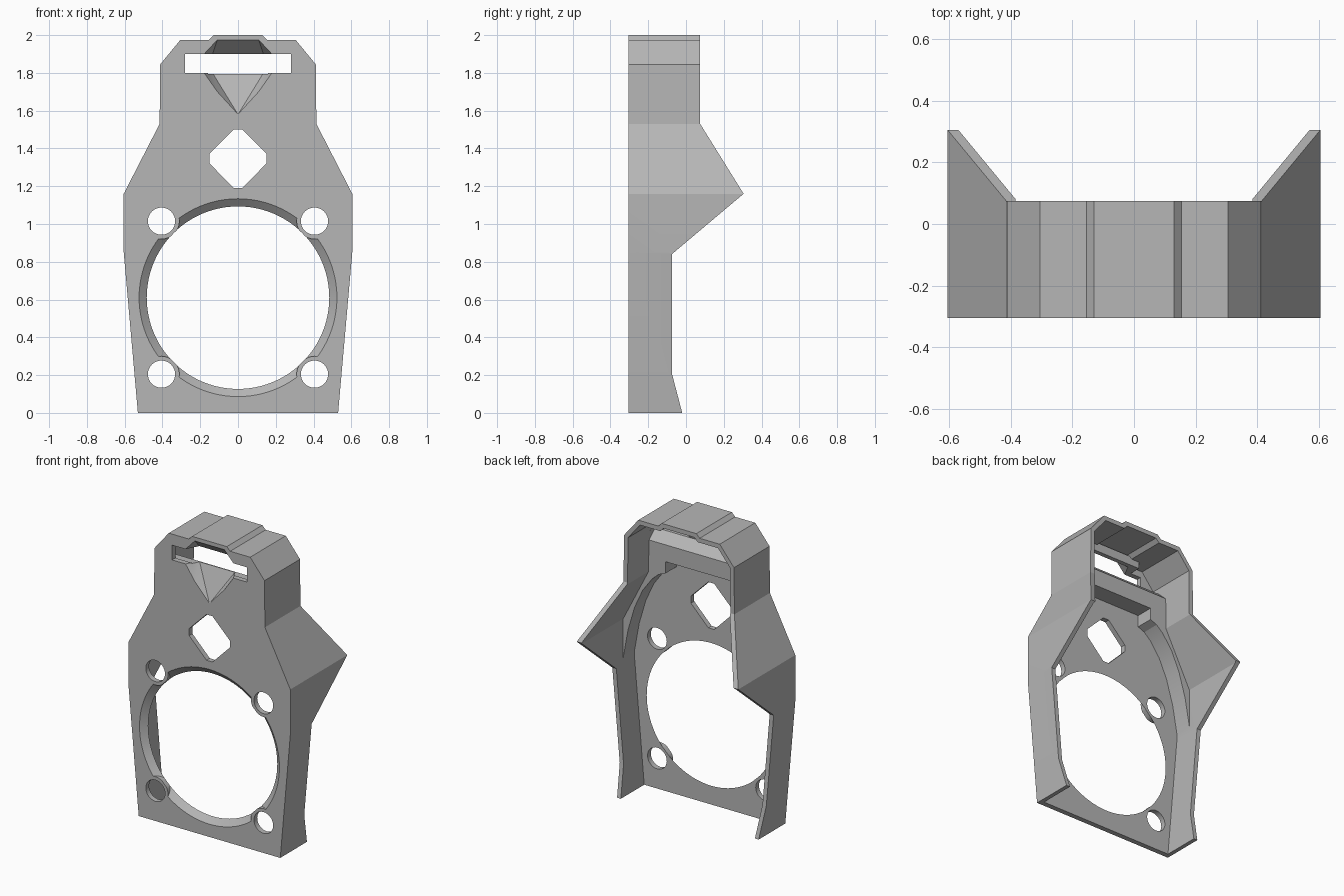
import bpy, bmesh, math
from mathutils import Vector

cube = bpy.data.objects.get("Cube")
if cube:
    bpy.data.objects.remove(cube, do_unlink=True)

grey = bpy.data.materials.new("matte grey")
grey.use_nodes = True
grey.diffuse_color = (0.47, 0.47, 0.47, 1)
grey.node_tree.nodes["Principled BSDF"].inputs["Base Color"].default_value = grey.diffuse_color

FRONT, PLATE_BACK, RIB_BACK = -0.305, -0.27, -0.15


def finish(bm, name):
    bmesh.ops.recalc_face_normals(bm, faces=bm.faces)
    mesh = bpy.data.meshes.new(name)
    bm.to_mesh(mesh)
    bm.free()
    mesh.materials.append(grey)
    ob = bpy.data.objects.new(name, mesh)
    bpy.context.collection.objects.link(ob)
    return ob


def prism(name, points, a, b, axis="y"):
    """Extrude (x, z) points along y, or (y, z) points along x."""
    bm = bmesh.new()
    place = (lambda p: (p[0], a, p[1])) if axis == "y" else (lambda p: (a, p[0], p[1]))
    face = bm.faces.new([bm.verts.new(place(p)) for p in points])
    new = bmesh.ops.extrude_face_region(bm, geom=[face])["geom"]
    move = Vector((0, b - a, 0)) if axis == "y" else Vector((b - a, 0, 0))
    bmesh.ops.translate(bm, vec=move, verts=[v for v in new if isinstance(v, bmesh.types.BMVert)])
    return finish(bm, name)


def mirrored(half):
    """Close a right-hand half outline across x = 0."""
    return half + [(-x, z) for x, z in reversed(half)]


def box(name, x, y0, y1, z0, z1):
    return prism(name, mirrored([(x, z0), (x, z1)]), y0, y1)


def cone(name, x, z, y0, y1, r0, r1, sides):
    """Round cutter or boss running from y0 to y1."""
    bm = bmesh.new()
    rings = []
    for y, r in ((y0, r0), (y1, r1)):
        angles = [2 * math.pi * i / sides for i in range(sides)]
        rings.append([bm.verts.new((x + r * math.cos(t), y, z + r * math.sin(t))) for t in angles])
    for i in range(sides):
        j = (i + 1) % sides
        bm.faces.new((rings[0][i], rings[0][j], rings[1][j], rings[1][i]))
    for ring in rings:
        bm.faces.new(ring)
    return finish(bm, name)


def hull(name, points):
    bm = bmesh.new()
    verts = [bm.verts.new(p) for p in points]
    bmesh.ops.convex_hull(bm, input=verts)
    return finish(bm, name)


def combine(target, tool, operation):
    mod = target.modifiers.new("combine", "BOOLEAN")
    mod.operation, mod.solver, mod.object = operation, "EXACT", tool
    bpy.context.view_layer.objects.active = target
    bpy.ops.object.modifier_apply(modifier=mod.name)
    bpy.data.objects.remove(tool, do_unlink=True)


# Shell: outer outline hollowed from behind, open at the bottom
outer = [(0.53, 0), (0.605, 0.85), (0.605, 1.16), (0.415, 1.53),
         (0.412, 1.845), (0.305, 1.975), (0.155, 1.975), (0.13, 2.0)]
inner = [(0.494, -0.1), (0.502, 0), (0.575, 0.85), (0.575, 1.15), (0.385, 1.52),
         (0.382, 1.835), (0.292, 1.945), (0.14, 1.945), (0.115, 1.97)]
frame = prism("frame", mirrored(outer), FRONT, 0.305)
combine(frame, prism("cavity", mirrored(inner), PLATE_BACK, 0.5), "DIFFERENCE")

# Side profile trims the walls and leaves the pointed wings
side = [(-0.305, -0.1), (0.005, -0.1), (-0.02, 0), (-0.075, 0.21), (-0.075, 0.84),
        (0.305, 1.16), (0.075, 1.53), (0.075, 2.1), (-0.305, 2.1)]
side = [(y - 0.1 if y == FRONT else y, z) for y, z in side]
combine(frame, prism("side_trim", side, -1, 1, "x"), "INTERSECT")

# Thick shoulder rib with a stepped, curved lower edge
rib = [(0.26, 1.62), (0.26, 1.54), (0.31, 1.52), (0.36, 1.475), (0.43, 1.38),
       (0.49, 1.25), (0.54, 1.08), (0.576, 0.88), (0.59, 0.88), (0.59, 1.155),
       (0.4, 1.525), (0.4, 1.795)]
combine(frame, prism("rib", mirrored(rib), -0.29, RIB_BACK), "UNION")
chamfer = [(-0.215, 1.81), (-0.215, 1.795), (-0.14, 1.725), (-0.14, 1.81)]
combine(frame, prism("rib_chamfer", chamfer, -0.381, 0.381, "x"), "DIFFERENCE")

# Lintel above the slot, then slot and flared mouth
combine(frame, box("lintel", 0.2, -0.29, -0.19, 1.9, 1.96), "UNION")
combine(frame, box("slot", 0.28, -0.5, -0.1, 1.8, 1.9), "DIFFERENCE")
mouth = [(s * x, FRONT - 0.001, z) for s in (-1, 1)
         for x, z in ((0.11, 1.7), (0.18, 1.8), (0.18, 1.9), (0.11, 1.975))]
mouth += [(s * 0.135, -0.22, z) for s in (-1, 1) for z in (1.8, 1.9)]
mouth += [(0, FRONT - 0.001, 1.58)]
combine(frame, hull("mouth", mouth), "DIFFERENCE")

# Diamond opening
diamond = [(0.022, 1.19), (0.152, 1.322), (0.152, 1.37), (0.022, 1.5)]
combine(frame, prism("diamond", mirrored(diamond), -0.5, 0), "DIFFERENCE")

# Large round opening with a flared rim, screw bosses and screw holes
CZ, SPREAD = 0.61, 0.405
corners = [(sx * SPREAD, CZ + sz * SPREAD) for sx in (-1, 1) for sz in (-1, 1)]
combine(frame, cone("flare", 0, CZ, FRONT - 0.001, PLATE_BACK + 0.001, 0.525, 0.482, 96), "DIFFERENCE")
for x, z in corners:
    combine(frame, cone("boss", x, z, FRONT, PLATE_BACK, 0.095, 0.095, 32), "UNION")
combine(frame, cone("bore", 0, CZ, -0.5, -0.2, 0.482, 0.482, 96), "DIFFERENCE")
for x, z in corners:
    combine(frame, cone("screw_hole", x, z, -0.5, -0.2, 0.072, 0.072, 32), "DIFFERENCE")

# Smooth round walls, keep edges sharp
bpy.ops.object.select_all(action="DESELECT")
frame.select_set(True)
bpy.context.view_layer.objects.active = frame
bpy.ops.object.shade_smooth_by_angle(angle=math.radians(20))
